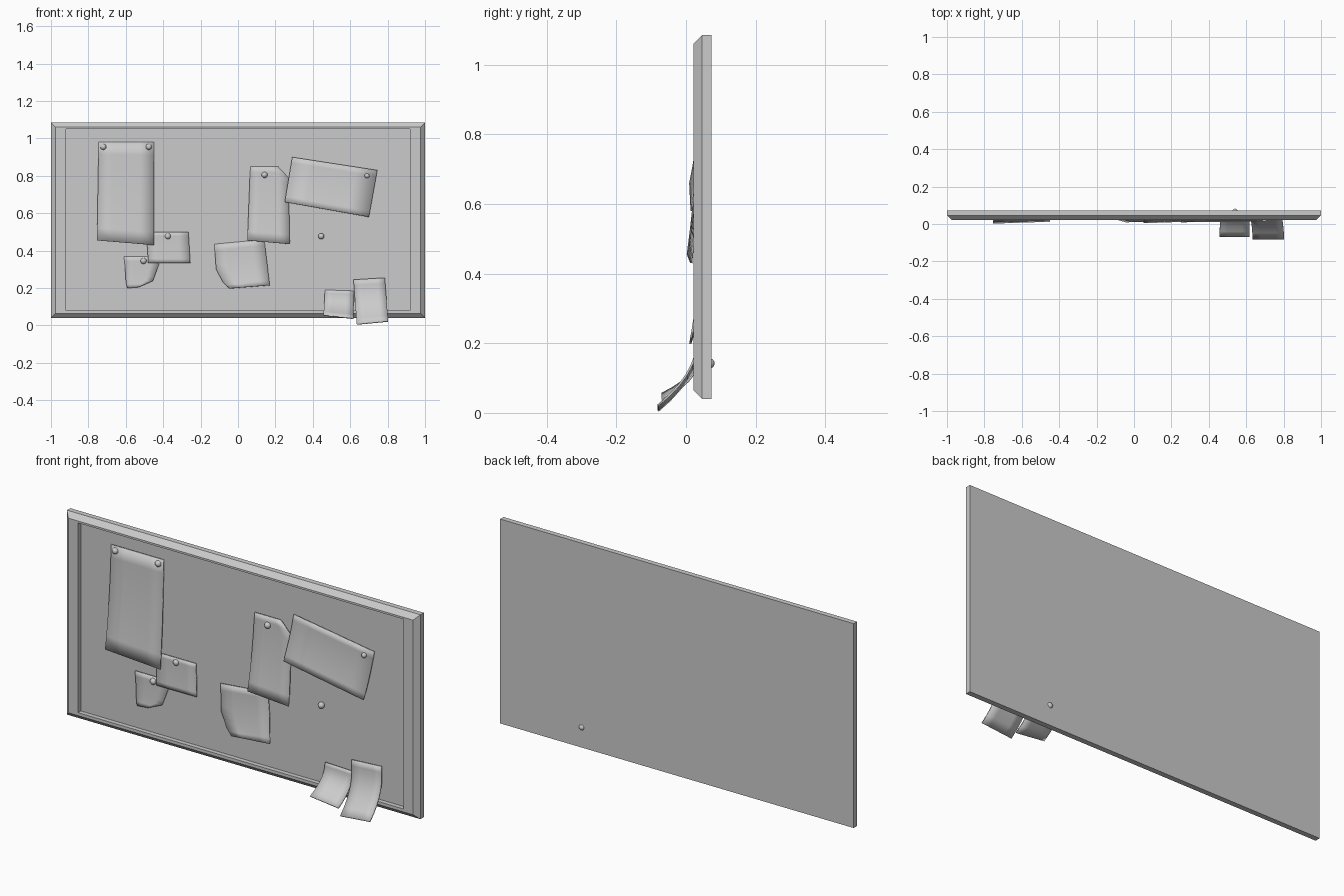
import bpy, bmesh, math

if "Cube" in bpy.data.objects:
    bpy.data.objects.remove(bpy.data.objects["Cube"])


def make_object(name, bm, smooth=True):
    bmesh.ops.recalc_face_normals(bm, faces=bm.faces[:])
    me = bpy.data.meshes.new(name)
    bm.to_mesh(me)
    bm.free()
    ob = bpy.data.objects.new(name, me)
    bpy.context.collection.objects.link(ob)
    if smooth:
        for p in me.polygons:
            p.use_smooth = True
    return ob


# Board: nested rectangular loops (half width, bottom, top, y) from back to recessed floor
def board():
    bm = bmesh.new()
    loops = []
    for w, z0, z1, y in [(1, .04, 1.085, .073), (1, .04, 1.085, .046),
                         (.975, .065, 1.06, .022), (.92, .08, 1.05, .022),
                         (.92, .08, 1.05, .045)]:
        loops.append([bm.verts.new((x, y, z)) for x, z in
                      [(-w, z0), (w, z0), (w, z1), (-w, z1)]])
    for a, b in zip(loops, loops[1:]):
        for i in range(4):
            j = (i + 1) % 4
            bm.faces.new((a[i], a[j], b[j], b[i]))
    bm.faces.new(loops[0])
    bm.faces.new(loops[-1])
    make_object("notice_board", bm, smooth=False)


# Paper: left and right edges as (x, z) from top to bottom; curls forward towards the bottom
def sheet(name, left, right, curl_l, curl_r, base=.041, power=2.0, steps=8, cols=4):
    def mid(i):
        return ((left[i][0] + right[i][0]) / 2, (left[i][1] + right[i][1]) / 2)
    cum = [0]
    for i in range(1, len(left)):
        cum.append(cum[-1] + math.dist(mid(i), mid(i - 1)))
    rows = []
    for i in range(len(left) - 1):
        n = max(2, round(steps * (cum[i + 1] - cum[i]) / cum[-1]))
        for k in range(0 if i == 0 else 1, n + 1):
            f = k / n
            s = (cum[i] + f * (cum[i + 1] - cum[i])) / cum[-1]
            l = [a + (b - a) * f for a, b in zip(left[i], left[i + 1])]
            r = [a + (b - a) * f for a, b in zip(right[i], right[i + 1])]
            rows.append((l, r, s ** power))
    bm = bmesh.new()
    grid = []
    for l, r, c in rows:
        row = []
        for q in range(cols + 1):
            u = q / cols
            y = base - c * (curl_l + (curl_r - curl_l) * u)
            row.append(bm.verts.new((l[0] + (r[0] - l[0]) * u, y, l[1] + (r[1] - l[1]) * u)))
        grid.append(row)
    for a, b in zip(grid, grid[1:]):
        for q in range(cols):
            bm.faces.new((a[q], a[q + 1], b[q + 1], b[q]))
    ob = make_object(name, bm)
    mod = ob.modifiers.new("thickness", 'SOLIDIFY')
    mod.thickness = .006
    mod.offset = 0
    bpy.ops.object.select_all(action='DESELECT')
    ob.select_set(True)
    bpy.context.view_layer.objects.active = ob
    bpy.ops.object.shade_smooth_by_angle(angle=math.radians(30))


# Round pin head
def pin(name, x, z, y=.038, r=.016):
    bm = bmesh.new()
    bmesh.ops.create_uvsphere(bm, u_segments=16, v_segments=10, radius=r)
    bmesh.ops.translate(bm, verts=bm.verts[:], vec=(x, y, z))
    make_object(name, bm)


board()

# Pinned papers
sheet("tall_paper", [(-.745, .98), (-.754, .455)], [(-.45, .98), (-.45, .43)], .036, .026)
sheet("small_note", [(-.49, .5), (-.48, .335)], [(-.265, .5), (-.255, .335)], .008, .006, base=.038)
sheet("torn_scrap", [(-.61, .37), (-.605, .32), (-.6, .24), (-.593, .2)],
      [(-.41, .37), (-.425, .32), (-.455, .238), (-.53, .205)], .008, .008)
sheet("narrow_paper", [(.067, .85), (.063, .79), (.05, .455)],
      [(.214, .85), (.27, .79), (.277, .435)], .034, .026)
sheet("torn_paper", [(-.127, .435), (-.117, .3), (-.08, .23), (-.045, .198)],
      [(.14, .46), (.155, .34), (.163, .27), (.17, .215)], .029, .026)
sheet("tilted_paper", [(.29, .90), (.25, .66)], [(.745, .83), (.70, .58)], .026, .022, base=.038)

# Papers drooping over the lower frame edge
sheet("drooping_note_left", [(.465, .19), (.457, .055)], [(.62, .185), (.617, .037)],
      .11, .11, power=2.5)
sheet("drooping_note_right", [(.617, .245), (.635, .006)], [(.785, .255), (.803, .022)],
      .118, .118, base=.038, power=2.5)

# Pins
for i, (x, z) in enumerate([(-.72, .955), (-.477, .955), (-.375, .477), (-.505, .345),
                            (.142, .805), (.445, .477)]):
    pin("pin_%d" % (i + 1), x, z)
pin("small_pin", .69, .80, y=.034, r=.013)
pin("rear_pin", .54, .142, y=.067, r=.015)
